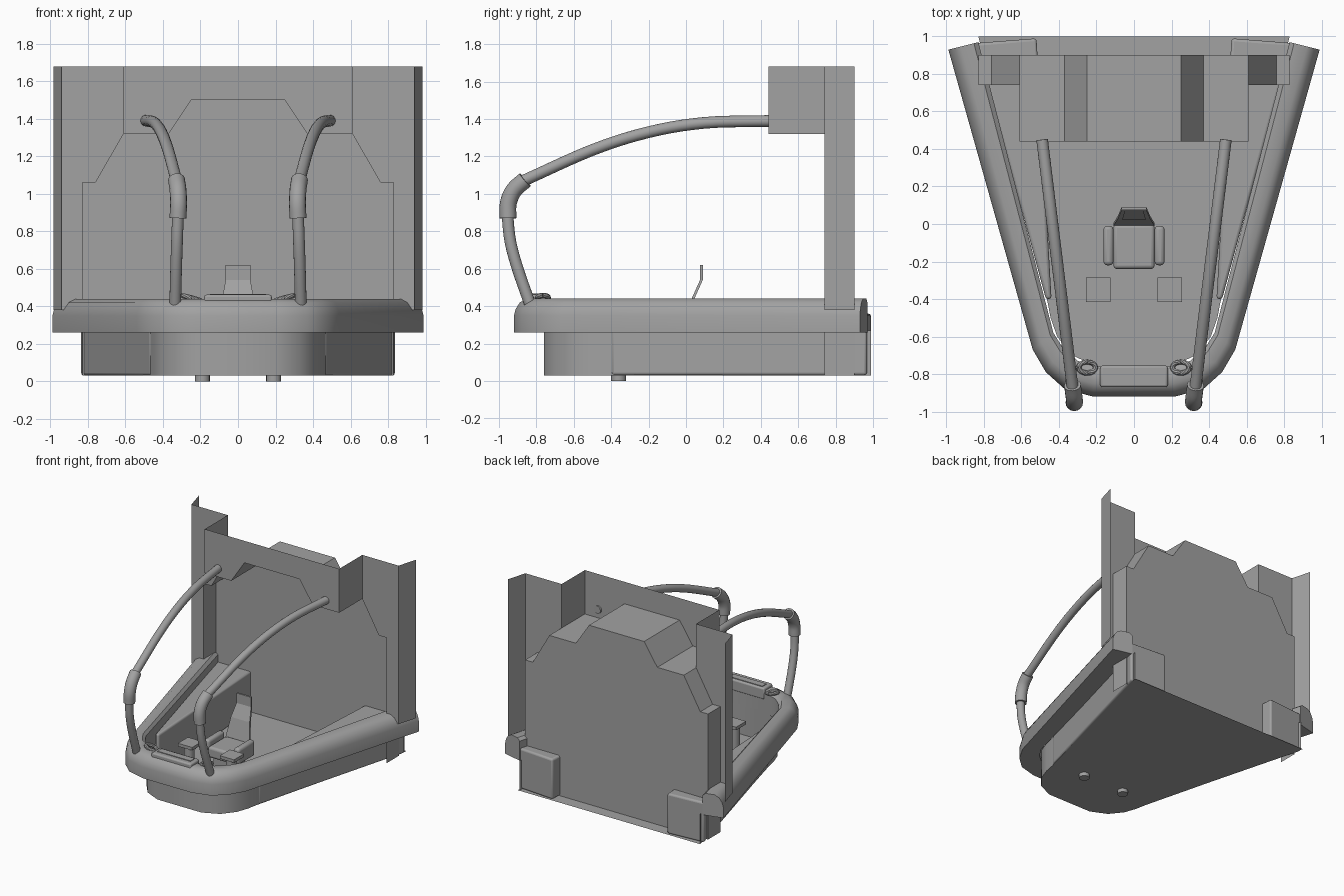
import bpy, bmesh, math
from mathutils import Vector

cube = bpy.data.objects.get("Cube")
if cube:
    bpy.data.objects.remove(cube, do_unlink=True)

grey = bpy.data.materials.new("plain grey")
grey.use_nodes = True
colour = (0.36, 0.36, 0.36, 1)
grey.diffuse_color = colour
grey.node_tree.nodes["Principled BSDF"].inputs["Base Color"].default_value = colour


def finish(name, bm, mirror=False, bevel=0, smooth=None):
    bmesh.ops.recalc_face_normals(bm, faces=bm.faces)
    me = bpy.data.meshes.new(name)
    bm.to_mesh(me)
    bm.free()
    ob = bpy.data.objects.new(name, me)
    bpy.context.collection.objects.link(ob)
    me.materials.append(grey)
    if bevel:
        mod = ob.modifiers.new("rounding", 'BEVEL')
        mod.width, mod.segments = bevel, 3
    if mirror:
        ob.modifiers.new("mirror", 'MIRROR')
    if smooth:
        bpy.ops.object.select_all(action='DESELECT')
        ob.select_set(True)
        bpy.context.view_layer.objects.active = ob
        bpy.ops.object.shade_smooth_by_angle(angle=math.radians(smooth))
    return ob


def sheets(name, polygons, **kw):
    bm = bmesh.new()
    for poly in polygons:
        bm.faces.new([bm.verts.new(p) for p in poly])
    bmesh.ops.remove_doubles(bm, verts=bm.verts, dist=0.0005)
    return finish(name, bm, **kw)


def loft(name, rows, closed=False, caps=False, **kw):
    bm = bmesh.new()
    grid = [[bm.verts.new(p) for p in row] for row in rows]
    n = len(rows[0])
    for a, b in zip(grid, grid[1:]):
        for i in range(n if closed else n - 1):
            j = (i + 1) % n
            bm.faces.new((a[i], a[j], b[j], b[i]))
    if caps:
        bm.faces.new(grid[0])
        bm.faces.new(grid[-1])
    return finish(name, bm, **kw)


def box(name, lo, hi, **kw):
    x, y, z = lo
    X, Y, Z = hi
    rows = [[(x, y, h), (X, y, h), (X, Y, h), (x, Y, h)] for h in (z, Z)]
    return loft(name, rows, closed=True, caps=True, **kw)


def tube(name, path, radius, sides=16, **kw):
    pts = [Vector(p) for p in path]
    rows = []
    for i, p in enumerate(pts):
        d = (pts[min(i + 1, len(pts) - 1)] - pts[max(i - 1, 0)]).normalized()
        u = d.cross(Vector((1, 0, 0))).normalized()
        v = d.cross(u)
        rows.append([p + radius * (u * math.cos(a) + v * math.sin(a))
                     for a in (math.tau * k / sides for k in range(sides))])
    return loft(name, rows, closed=True, caps=True, smooth=40, **kw)


def curve(points, steps=5):
    """Catmull-Rom path through a few points."""
    p = [Vector(q) for q in points]
    p = [2 * p[0] - p[1]] + p + [2 * p[-1] - p[-2]]
    out = []
    for a, b, c, d in zip(p, p[1:], p[2:], p[3:]):
        for k in range(steps):
            t = k / steps
            out.append(0.5 * (2 * b + (c - a) * t + (2 * a - 5 * b + 4 * c - d) * t * t
                              + (3 * b - a - 3 * c + d) * t ** 3))
    return out + [p[-2]]


def both(half):
    return half + [(-x, y) for x, y in reversed(half)]


# Lower hull walls and floor
plan = both([(.82, .99), (.46, -.42), (.445, -.5), (.41, -.6), (.33, -.7), (.2, -.76)])
loft("hull_wall", [[(x, y, z) for x, y in plan] for z in (.03, .27)], smooth=35)
floor = [(.83, 1)] + plan[1:-1] + [(-.83, 1)]
sheets("floor", [[(x, y, .03) for x, y in floor]])

# Padded rim lofted between outer and inner outlines
outer = both([(.99, .93), (.54, -.67), (.47, -.79), (.37, -.88), (.22, -.92)])
inner = both([(.83, .97), (.43, -.58), (.38, -.66), (.3, -.73), (.2, -.76)])
section = [(0, .26), (0, .35), (.06, .385), (.2, .42), (.42, .44), (.85, .44), (1, .42), (1, .26)]
rim = [[(a + (c - a) * t, b + (d - b) * t, z) for t, z in section]
       for (a, b), (c, d) in zip(outer, inner)]
loft("padded_rim", rim, closed=True, caps=True, smooth=40)

# Side consoles running through the rear wall
side = [(.44, -.4), (.52, .99), (.84, .965), (.47, -.4)]
loft("side_console", [[(x, y, z) for x, y in side] for z in (.03, .36)],
     closed=True, caps=True, mirror=True, bevel=.02, smooth=40)

# Rear recess: back sheet and the stepped rim around it
arch = [(.83, .03), (.83, 1.06), (.76, 1.06), (.61, 1.32), (.37, 1.32), (.25, 1.5)]
wall = both(arch)
polys = [[(x, .9, z) for x, z in wall]]
for (a, b), (c, d) in zip(wall, wall[1:]):
    front = .44 if min(b, d) > 1.3 else .74
    polys.append([(a, front, b), (c, front, d), (c, .9, d), (a, .9, b)])
sheets("rear_recess", polys)

# Header panel with its arched cut-out
top = 1.68
head = [(.61, top), (.61, 1.32), (.37, 1.32), (.25, 1.5)]
sheets("header_panel", [[(x, .44, z) for x, z in both(head)]])

# Header returns, side panels and outer wings
panel = [(.61, top), (.61, 1.32), (.76, 1.06), (.83, 1.06), (.83, .38), (.94, .38), (.94, top)]
sheets("side_panel", [
    [(.61, .44, 1.32), (.61, .74, 1.32), (.61, .74, top), (.61, .44, top)],
    [(x, .74, z) for x, z in panel],
    [(.94, .74, .38), (.985, .9, .38), (.985, .9, top), (.94, .74, top)],
], mirror=True)

# Bent hand rails with sleeves
tube("lower_rail", curve([(.335, -.83, .4), (.33, -.9, .6), (.325, -.94, .75), (.32, -.955, .89)]),
     .031, mirror=True)
tube("rail_sleeve", curve([(.32, -.952, .87), (.317, -.95, .95), (.32, -.92, 1.02), (.328, -.86, 1.075)]),
     .045, mirror=True)
tube("upper_rail", curve([(.328, -.87, 1.07), (.373, -.5, 1.235), (.41, -.2, 1.33),
                          (.447, .1, 1.38), (.49, .45, 1.39)]), .031, mirror=True)

# Seat: pedestal, cushion, arms and tapered backrest
box("seat_pedestal", (-.09, -.19, .03), (.09, -.04, .22))
box("seat_cushion", (-.11, -.24, .2), (.11, 0, .29), bevel=.02, smooth=40)
box("seat_arm", (.11, -.22, .2), (.163, -.01, .33), mirror=True, bevel=.02, smooth=40)
back = [(-.01, .27, .11), (.03, .44, .085), (.075, .54, .066), (.075, .62, .066)]
loft("seat_back", [[(-w, y, z), (w, y, z), (w, y + .015, z), (-w, y + .015, z)] for y, z, w in back],
     closed=True, caps=True)
pad = back[1:3]
loft("seat_back_pad", [[(s * w * .75, y - .006, z) for s in (-1, 1)] for y, z, w in pad])

# Control posts with square caps and feet under the floor
tube("control_post", [(.19, -.36, 0), (.19, -.36, .33)], .04, mirror=True)
box("control_cap", (.125, -.415, .32), (.255, -.285, .345), mirror=True)

# Front console and its screen
box("front_console", (-.18, -.87, .37), (.18, -.755, .462), bevel=.012, smooth=40)
box("front_screen", (-.15, -.83, .46), (.15, -.775, .467))

# Cleat rings beside the front console
ring = [(.25 + .045 * math.cos(a), -.765 + .03 * math.sin(a), .445 + .012 * math.cos(a))
        for a in (math.tau * k / 16 for k in range(17))]
tube("cleat_ring", ring, .014, sides=8, mirror=True)
